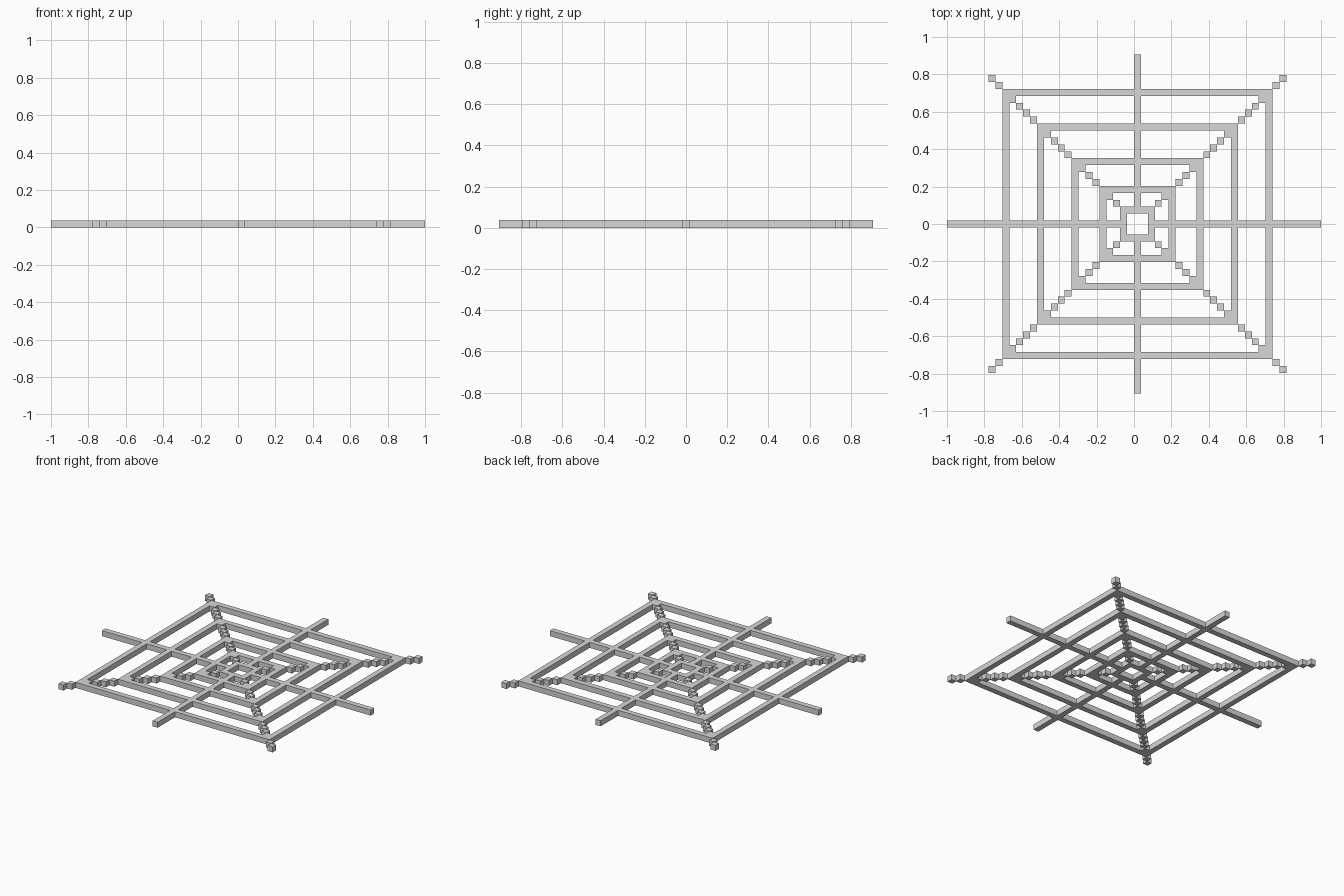
import bpy, bmesh

if "Cube" in bpy.data.objects:
    bpy.data.objects.remove(bpy.data.objects["Cube"])

V = 2 / 54                     # side of one block; the web is 54 x 49 blocks
RINGS = [2, 5, 9, 14, 19]      # ring radii in blocks

mat = bpy.data.materials.new("web grey")
mat.diffuse_color = (0.68, 0.68, 0.68, 1)
mat.use_nodes = True
mat.node_tree.nodes["Principled BSDF"].inputs["Base Color"].default_value = mat.diffuse_color


def box(bm, i0, i1, j0, j1):
    """Box covering blocks i0..i1 by j0..j1 (hub block is 0, 0)."""
    x0, x1 = i0 * V, (i1 + 1) * V
    y0, y1 = (j0 - 0.5) * V, (j1 + 0.5) * V
    vs = bmesh.ops.create_cube(bm, size=1)["verts"]
    for v in vs:
        v.co = (x1 if v.co.x > 0 else x0,
                y1 if v.co.y > 0 else y0,
                V if v.co.z > 0 else 0)


def finish(bm, name):
    me = bpy.data.meshes.new(name)
    bm.to_mesh(me)
    bm.free()
    me.materials.append(mat)
    bpy.context.collection.objects.link(bpy.data.objects.new(name, me))


# Concentric square rings
for n, r in enumerate(RINGS):
    bm = bmesh.new()
    for s in (-r, r):
        box(bm, -r, r, s, s)
        box(bm, s, s, -r + 1, r - 1)
    finish(bm, f"web_ring_{n + 1}")

# Straight spokes, laid between the rings and past the last one
for name, axis, sign, end in (("right", 0, 1, 26), ("left", 0, -1, 27),
                              ("back", 1, 1, 24), ("front", 1, -1, 24)):
    bm = bmesh.new()
    for r, nxt in zip(RINGS, RINGS[1:] + [end + 1]):
        a, b = sorted((sign * (r + 1), sign * (nxt - 1)))
        if axis == 0:
            box(bm, a, b, 0, 0)
        else:
            box(bm, 0, 0, a, b)
    finish(bm, f"{name}_spoke")

# Stepped diagonal spokes made of single blocks
for sx in (-1, 1):
    for sy in (-1, 1):
        bm = bmesh.new()
        for k in range(3, 22):
            if k not in RINGS:
                box(bm, sx * k, sx * k, sy * k, sy * k)
        side = ("front" if sy < 0 else "back") + ("_left" if sx < 0 else "_right")
        finish(bm, f"{side}_diagonal")
